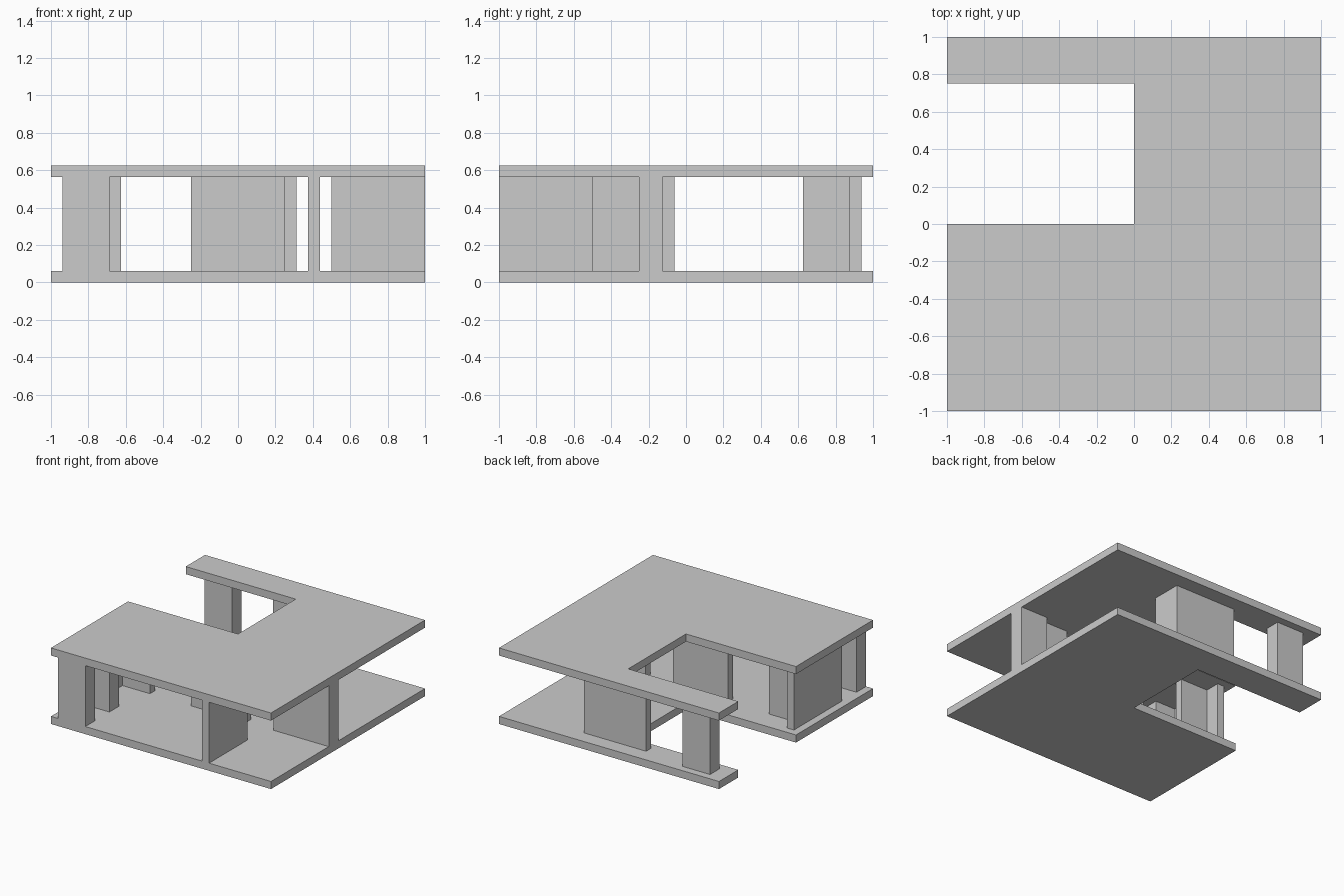
import bpy, bmesh

if "Cube" in bpy.data.objects:
    bpy.data.objects.remove(bpy.data.objects["Cube"])

U = 0.0625  # module: slab and thin wall thickness
Z_FLOOR, Z_ROOF, Z_TOP = U, 9 * U, 10 * U


def prism(name, outline, z0, z1):
    """Extrude a plan outline from z0 to z1."""
    bm = bmesh.new()
    face = bm.faces.new([bm.verts.new((x, y, z0)) for x, y in outline])
    ext = bmesh.ops.extrude_face_region(bm, geom=[face])
    tops = [v for v in ext["geom"] if isinstance(v, bmesh.types.BMVert)]
    bmesh.ops.translate(bm, verts=tops, vec=(0, 0, z1 - z0))
    bmesh.ops.recalc_face_normals(bm, faces=bm.faces[:])
    mesh = bpy.data.meshes.new(name)
    bm.to_mesh(mesh)
    bm.free()
    obj = bpy.data.objects.new(name, mesh)
    bpy.context.collection.objects.link(obj)
    return obj


def rect(x0, x1, y0, y1):
    return [(x0, y0), (x1, y0), (x1, y1), (x0, y1)]


# Floor and roof slabs with a notch on the left side
slab = [(-1, -1), (1, -1), (1, 1), (-1, 1),
        (-1, 0.75), (0, 0.75), (0, 0), (-1, 0)]
prism("floor_slab", slab, 0, Z_FLOOR)
prism("roof_slab", slab, Z_ROOF, Z_TOP)

# Walls and piers between the slabs, as plan outlines
walls = {
    "front_wall": rect(0.375, 0.4375, -1, -0.5),
    "front_left_pier": rect(-0.9375, -0.6875, -1, -0.875),
    "back_left_pier": rect(-0.875, -0.625, 0.8125, 0.9375),
    "middle_wall": rect(-0.25, 0.25, -0.25, -0.1875),
    # stepped wall, thicker at the right edge
    "right_wall": [(0.5, -0.25), (1, -0.25), (1, -0.125),
                   (0.75, -0.125), (0.75, -0.1875), (0.5, -0.1875)],
    # L-shaped back wall
    "back_wall": [(-0.25, 0.8125), (0.25, 0.8125), (0.25, 0.625),
                  (0.3125, 0.625), (0.3125, 0.875), (-0.25, 0.875)],
    # left wall with a thick front arm and a thin rear arm
    "left_wall": [(-0.9375, -0.6875), (-0.6875, -0.6875), (-0.6875, -0.5625),
                  (-0.875, -0.5625), (-0.875, -0.25), (-0.625, -0.25),
                  (-0.625, -0.1875), (-0.875, -0.1875), (-0.875, -0.0625),
                  (-0.9375, -0.0625)],
}
for name, outline in walls.items():
    prism(name, outline, Z_FLOOR, Z_ROOF)
